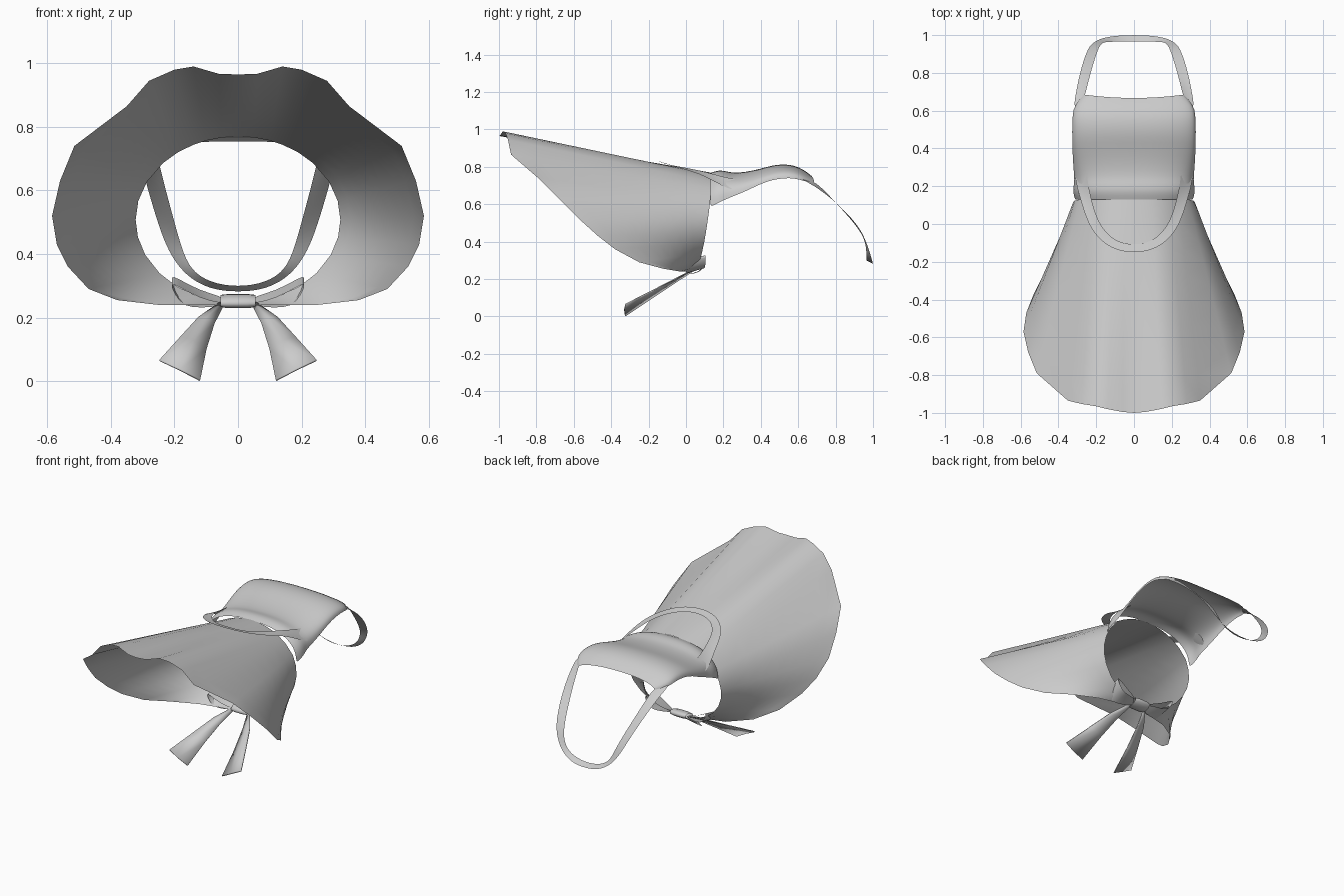
import bpy, math

if "Cube" in bpy.data.objects:
    bpy.data.objects.remove(bpy.data.objects["Cube"])

cloth = bpy.data.materials.new("grey_cloth")
cloth.diffuse_color = (0.6, 0.6, 0.6, 1)
cloth.use_nodes = True
cloth.node_tree.nodes["Principled BSDF"].inputs["Base Color"].default_value = cloth.diffuse_color


def sheet(name, rows, closed=False, subsurf=0):
    """Grid surface from equal-length rows of points."""
    n = len(rows[0])
    verts = [p for r in rows for p in r]
    faces = []
    for i in range(len(rows) - 1):
        for j in range(n if closed else n - 1):
            k = (j + 1) % n
            faces.append((i * n + j, i * n + k, (i + 1) * n + k, (i + 1) * n + j))
    me = bpy.data.meshes.new(name)
    me.from_pydata(verts, [], faces)
    me.materials.append(cloth)
    ob = bpy.data.objects.new(name, me)
    bpy.context.collection.objects.link(ob)
    for p in me.polygons:
        p.use_smooth = True
    if subsurf:
        m = ob.modifiers.new("smooth", "SUBSURF")
        m.levels = m.render_levels = subsurf
    return ob


def flip(p):
    return (-p[0], p[1], p[2])


def mirrored(half):
    """Half path starting on the centre line, made whole."""
    return [flip(p) for p in half[:0:-1]] + half


# Skirt: straight flare from the waist ellipse to a wavy hem, open at the back
hem = [(0, -1, .965), (.06, -.995, .967), (.14, -.98, .99), (.2, -.965, .98),
       (.28, -.952, .945), (.35, -.935, .865), (.515, -.79, .74), (.56, -.68, .63),
       (.585, -.57, .52), (.57, -.47, .43), (.535, -.38, .36), (.47, -.25, .29),
       (.38, -.12, .255), (.25, -.03, .24), (.13, 0, .24), (.05, .01, .24)]
angles = [0, 9, 18, 26, 36, 47, 63, 77, 90, 102, 115, 130, 143, 156, 165, 173]


def waist(deg):
    a = math.radians(deg)
    z = .508 + .262 * math.cos(a)
    y = .13 if z > .62 else .04 + .09 * math.sqrt(max(0, (z - .245) / .375))
    return (.322 * math.sin(a), y, z)


skirt_rows = []
for i in range(9):
    t = i / 8
    half = []
    for h, d in zip(hem, angles):
        w = waist(d)
        half.append(tuple(a + (b - a) * t for a, b in zip(w, h)))
    skirt_rows.append(mirrored(half))
sheet("skirt", skirt_rows)

# Bib: rounded cross-sections (y, top z, half width, edge z)
sections = [(.13, .768, .312, .585), (.15, .775, .318, .597), (.18, .783, .323, .612),
            (.22, .776, .316, .63), (.25, .768, .316, .642), (.32, .772, .322, .67),
            (.4, .79, .326, .71), (.46, .808, .327, .73), (.52, .815, .327, .74),
            (.58, .808, .325, .74), (.63, .785, .315, .725), (.675, .755, .265, .71)]
bib_rows = []
for y, top, w, edge in sections:
    row = []
    for j in range(21):
        a = (j / 20 - .5) * math.pi
        x = w * math.copysign(abs(math.sin(a)) ** .85, a)
        dip = .018 * (abs(x) / .265) ** 2 if y > .66 else 0
        row.append((x, y + dip - (.008 if y > .66 else 0),
                    edge + (top - edge) * math.cos(a) ** .8))
    bib_rows.append(row)
sheet("bib", bib_rows, subsurf=1)

# Neck strap: outer and inner edges from the back of the neck to the bib corner
outer = [(0, 1, .28), (.09, .998, .288), (.17, .985, .335), (.22, .96, .41),
         (.25, .92, .49), (.287, .8, .615), (.31, .68, .705), (.322, .6, .74)]
inner = [(0, .965, .295), (.09, .965, .31), (.15, .965, .35), (.178, .955, .42),
         (.2, .9, .5), (.23, .8, .61), (.25, .72, .695), (.262, .67, .73)]
sheet("neck_strap", [mirrored(outer), mirrored(inner)], subsurf=2)

# Curved ribbon draped over the front of the waist
outer = [(0, -.152, .832), (.08, -.143, .828), (.16, -.105, .815), (.235, -.02, .79),
         (.275, .1, .755), (.312, .23, .675), (.31, .285, .68)]
inner = [(0, -.11, .82), (.07, -.1, .815), (.125, -.07, .807), (.185, 0, .795),
         (.22, .1, .775), (.25, .24, .735), (.245, .288, .735)]
sheet("waist_ribbon", [mirrored(outer), mirrored(inner)], subsurf=2)

# Bow knot: short rounded tube along x
knot_rows = []
for x, s in [(-.055, .85), (-.03, 1), (.03, 1), (.055, .85)]:
    knot_rows.append([(x, .045 + .042 * s * math.cos(a) - .0 * x,
                       .252 + .021 * s * math.sin(a) + .008 * math.cos(a))
                      for a in [k * math.tau / 12 for k in range(12)]])
sheet("bow_knot", knot_rows, closed=True)

for side, s in (("left", -1), ("right", 1)):
    # Bow loop: flattened band, out along the lower layer and back along the upper
    path = [(.05, .255, .025), (.12, .272, .045), (.19, .312, .055), (.215, .322, .055),
            (.2, .285, .055), (.17, .245, .052), (.11, .243, .04), (.05, .248, .025)]
    sheet("bow_loop_" + side,
          [[(s * x, .05 + e * w, z + e * .012) for x, z, w in path] for e in (-1, 0, 1)],
          subsurf=1)
    # Bow tail: widening ribbon hanging down and forward
    tail_in = [(.045, .03, .238), (.075, -.06, .18), (.1, -.18, .1), (.12, -.325, .003)]
    tail_mid = [(.052, .03, .247), (.1, -.06, .198), (.14, -.18, .126), (.183, -.33, .036)]
    tail_out = [(.06, .03, .245), (.125, -.06, .2), (.182, -.18, .138), (.247, -.322, .066)]
    tail = sheet("bow_tail_" + side,
                 [[(s * x, y, z) for x, y, z in r] for r in (tail_in, tail_mid, tail_out)])
    thick = tail.modifiers.new("thickness", "SOLIDIFY")
    thick.thickness = .006
    thick.offset = 0
